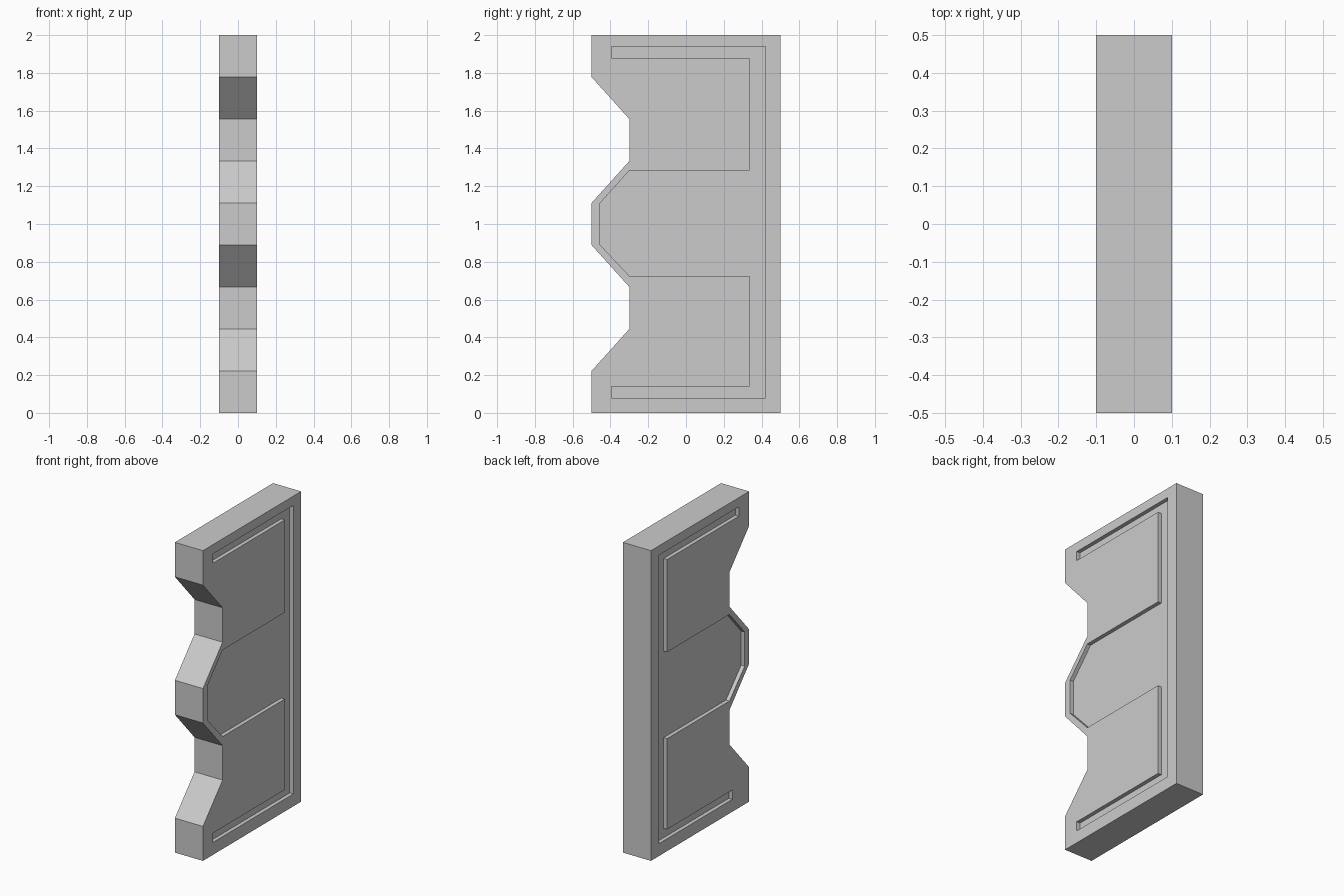
import bpy, bmesh

if "Cube" in bpy.data.objects:
    bpy.data.objects.remove(bpy.data.objects["Cube"])

FACE = 0.1      # half thickness of the panel
DEPTH = 0.025   # depth of the engraved recess


def prism(name, profile, x0, x1):
    """Extrude a closed (y, z) profile along x."""
    bm = bmesh.new()
    face = bm.faces.new([bm.verts.new((x0, y, z)) for y, z in profile])
    res = bmesh.ops.extrude_face_region(bm, geom=[face])
    verts = [g for g in res["geom"] if isinstance(g, bmesh.types.BMVert)]
    bmesh.ops.translate(bm, verts=verts, vec=(x1 - x0, 0, 0))
    bmesh.ops.recalc_face_normals(bm, faces=bm.faces[:])
    mesh = bpy.data.meshes.new(name)
    bm.to_mesh(mesh)
    bm.free()
    obj = bpy.data.objects.new(name, mesh)
    bpy.context.collection.objects.link(obj)
    return obj


def recess_profile(low_end):
    """E-shaped recess; low_end is the y where the lower bar stops."""
    return [(-0.395, 1.94), (0.42, 1.94), (0.42, 0.08), (low_end, 0.08),
            (low_end, 0.14), (0.335, 0.14), (0.335, 0.725), (-0.3, 0.725),
            (-0.455, 0.89), (-0.455, 1.11), (-0.3, 1.283), (0.335, 1.283),
            (0.335, 1.88), (-0.395, 1.88)]


# Panel with two notches in the front edge, upper half mirrored about z = 1
upper = [(0.5, 2), (-0.5, 2), (-0.5, 16 / 9), (-0.3, 14 / 9),
         (-0.3, 12 / 9), (-0.5, 10 / 9)]
lower = [(y, 2 - z) for y, z in reversed(upper)]
panel = prism("notched_panel", upper + lower, -FACE, FACE)

# Engraved recess on both broad faces
for side, label, low_end in ((1, "right", -0.395), (-1, "left", -0.33)):
    cutter = prism(label + "_recess_cutter", recess_profile(low_end),
                   side * (FACE - DEPTH), side * (FACE + 0.05))
    cutter.hide_render = True
    cutter.hide_set(True)
    mod = panel.modifiers.new(label + "_recess", 'BOOLEAN')
    mod.operation = 'DIFFERENCE'
    mod.solver = 'EXACT'
    mod.object = cutter
